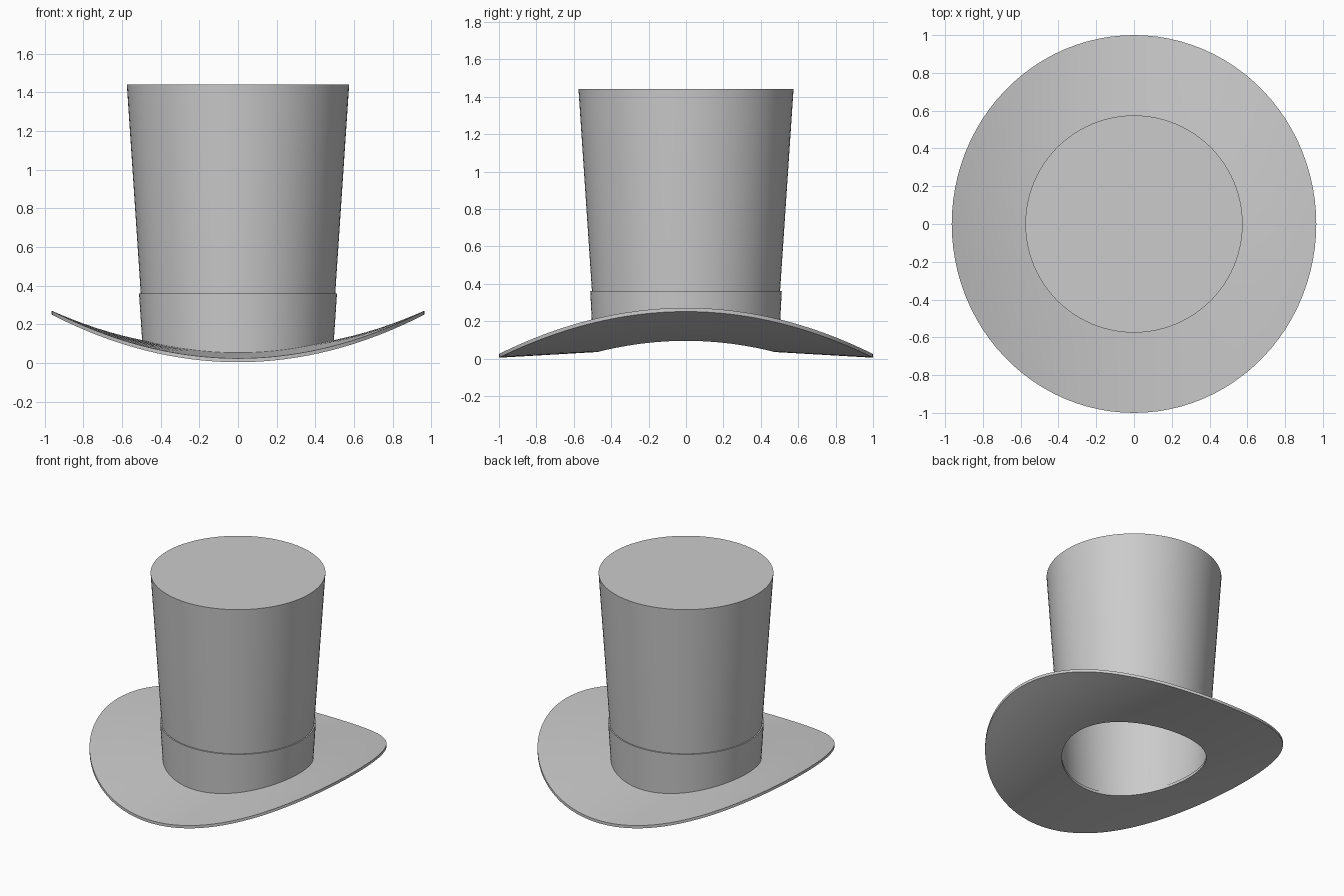
import bpy
import bmesh
import math

cube = bpy.data.objects.get("Cube")
if cube:
    bpy.data.objects.remove(cube, do_unlink=True)

SEGMENTS = 96
HOLE = 0.475      # radius of the head opening
THICK = 0.02      # brim thickness

felt = bpy.data.materials.new("grey felt")
felt.use_nodes = True
felt.diffuse_color = (0.6, 0.6, 0.6, 1)
felt.node_tree.nodes["Principled BSDF"].inputs["Base Color"].default_value = (0.6, 0.6, 0.6, 1)


def underside(x, r):
    """Height of the brim's lower face: drooping outwards, curled up at the sides."""
    return 0.035 - 0.058 * (r - HOLE) + 0.265 * x * x


def lathe(name, rings, cap=False, closed=False):
    """Skin rings of (x radius, y radius, height); a height of None follows the brim."""
    bm = bmesh.new()
    loops = []
    for rx, ry, height in rings:
        loop = []
        for i in range(SEGMENTS):
            a = math.tau * i / SEGMENTS
            x, y = rx * math.cos(a), ry * math.sin(a)
            z = height(x, ry) if callable(height) else height
            loop.append(bm.verts.new((x, y, z)))
        loops.append(loop)
    pairs = list(zip(loops, loops[1:]))
    if closed:
        pairs.append((loops[-1], loops[0]))
    for low, high in pairs:
        for i in range(SEGMENTS):
            j = (i + 1) % SEGMENTS
            bm.faces.new((low[i], low[j], high[j], high[i]))
    if cap:
        bm.faces.new(loops[-1])
    bmesh.ops.recalc_face_normals(bm, faces=bm.faces)
    mesh = bpy.data.meshes.new(name)
    bm.to_mesh(mesh)
    bm.free()
    mesh.materials.append(felt)
    obj = bpy.data.objects.new(name, mesh)
    bpy.context.collection.objects.link(obj)
    bpy.ops.object.select_all(action="DESELECT")
    obj.select_set(True)
    bpy.context.view_layer.objects.active = obj
    bpy.ops.object.shade_smooth_by_angle(angle=math.radians(30))
    return obj


def upperside(x, r):
    return underside(x, r) + THICK


# Curled brim with a round opening
STEPS = 8
radii = [HOLE + (1 - HOLE) * i / STEPS for i in range(STEPS + 1)]
lower = [(r * (1 - 0.035 * (r - HOLE) / (1 - HOLE)), r, underside) for r in radii]
upper = [(rx, ry, upperside) for rx, ry, _ in reversed(lower)]
lathe("brim", lower + upper, closed=True)

# Flaring hollow crown, its foot following the brim
lathe("crown", [(0.482, 0.482, upperside), (0.503, 0.503, 0.36), (0.575, 0.575, 1.44)], cap=True)

# Hat band wrapped around the foot of the crown
lathe("band", [(0.484, 0.484, upperside), (0.496, 0.496, upperside),
               (0.512, 0.512, 0.36), (0.503, 0.503, 0.36)])
